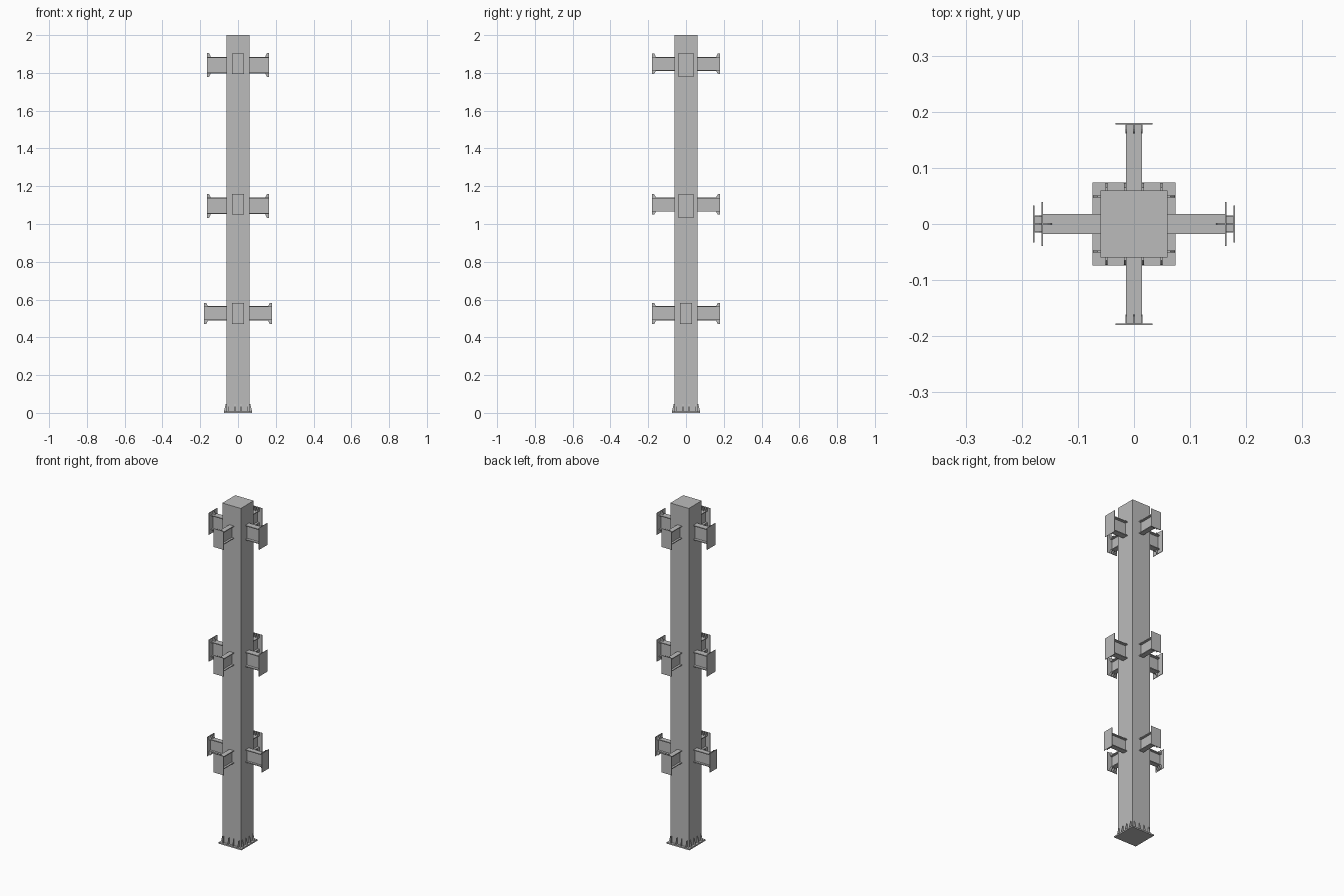
import bpy
import bmesh
from math import pi
from mathutils import Matrix, Vector

default = bpy.data.objects.get("Cube")
if default:
    bpy.data.objects.remove(default)

COLOUR = (0.5, 0.5, 0.5, 1)
steel = bpy.data.materials.new("grey steel")
steel.use_nodes = True
steel.diffuse_color = COLOUR
steel.node_tree.nodes["Principled BSDF"].inputs["Base Color"].default_value = COLOUR


def box(bm, low, high):
    low, high = Vector(low), Vector(high)
    place = Matrix.Translation((low + high) / 2) @ Matrix.Diagonal((*(high - low), 1))
    bmesh.ops.create_cube(bm, size=1, matrix=place)


def rib(bm, outline, y, thick):
    """Thin upright plate from an outline in x and z."""
    face = bm.faces.new([bm.verts.new((x, y - thick / 2, z)) for x, z in outline])
    out = bmesh.ops.extrude_face_region(bm, geom=[face])["geom"]
    verts = [v for v in out if isinstance(v, bmesh.types.BMVert)]
    bmesh.ops.translate(bm, verts=verts, vec=(0, thick, 0))


def finish(bm, name, turn=0):
    bmesh.ops.rotate(bm, verts=bm.verts, matrix=Matrix.Rotation(turn * pi / 2, 3, "Z"))
    bmesh.ops.recalc_face_normals(bm, faces=bm.faces)
    mesh = bpy.data.meshes.new(name)
    bm.to_mesh(mesh)
    bm.free()
    mesh.materials.append(steel)
    obj = bpy.data.objects.new(name, mesh)
    bpy.context.collection.objects.link(obj)


HALF = 0.06      # column half width
BASE = 0.008     # base plate thickness
PLATE = 0.003    # end plate thickness
SIDES = ("left", "back", "right", "front")

# Column and base plate
bm = bmesh.new()
box(bm, (-HALF, -HALF, BASE), (HALF, HALF, 2))
finish(bm, "column")
bm = bmesh.new()
box(bm, (-0.074, -0.074, 0), (0.074, 0.074, BASE))
finish(bm, "base_plate")

# Tapered gussets around the foot
gusset = [(HALF, BASE), (0.073, BASE), (0.073, 0.014), (0.065, 0.047), (HALF, 0.047)]
for turn, side in enumerate(SIDES):
    bm = bmesh.new()
    for y in (-0.049, -0.016, 0.016, 0.049):
        rib(bm, gusset, y, PLATE)
    finish(bm, side + "_base_gussets", turn)


def bracket(name, turn, end, bottom, top, flange, plate_half, plate_low, plate_high, ribs):
    """I-beam stub with an end plate and triangular stiffeners."""
    inner = end - PLATE
    bm = bmesh.new()
    for z in (bottom, top - 0.005):
        box(bm, (HALF, -flange, z), (inner, flange, z + 0.005))
    box(bm, (HALF, -0.002, bottom + 0.005), (inner, 0.002, top - 0.005))
    finish(bm, name + "_beam", turn)

    bm = bmesh.new()
    box(bm, (inner, -plate_half, plate_low), (end, plate_half, plate_high))
    finish(bm, name + "_end_plate", turn)

    bm = bmesh.new()
    for y in ribs:
        for root, tip in ((top, plate_high), (bottom, plate_low)):
            if abs(tip - root) > 0.015:
                mid = root + (tip - root) * 0.25
                outline = [(inner, root), (inner - 0.016, root), (inner - 0.016, mid),
                           (inner - 0.008, tip), (inner, tip)]
                rib(bm, outline, y, 0.002)
    if bm.verts:
        finish(bm, name + "_stiffeners", turn)
    else:
        bm.free()


# Brackets on all four sides at three levels
three = (-0.014, 0, 0.014)
for turn, side in enumerate(SIDES):
    bracket("lower_" + side, turn, 0.18, 0.49, 0.565, 0.0145, 0.033, 0.47, 0.582, three)
    for level, z in (("middle", 1.14), ("upper", 1.885)):
        name = level + "_" + side
        if turn % 2:
            bracket(name, turn, 0.18, z - 0.075, z, 0.0145, 0.033, z - 0.09, z + 0.018, three)
        else:
            bracket(name, turn, 0.165, z - 0.087, z, 0.0175, 0.039, z - 0.108, z + 0.02, (0,))
